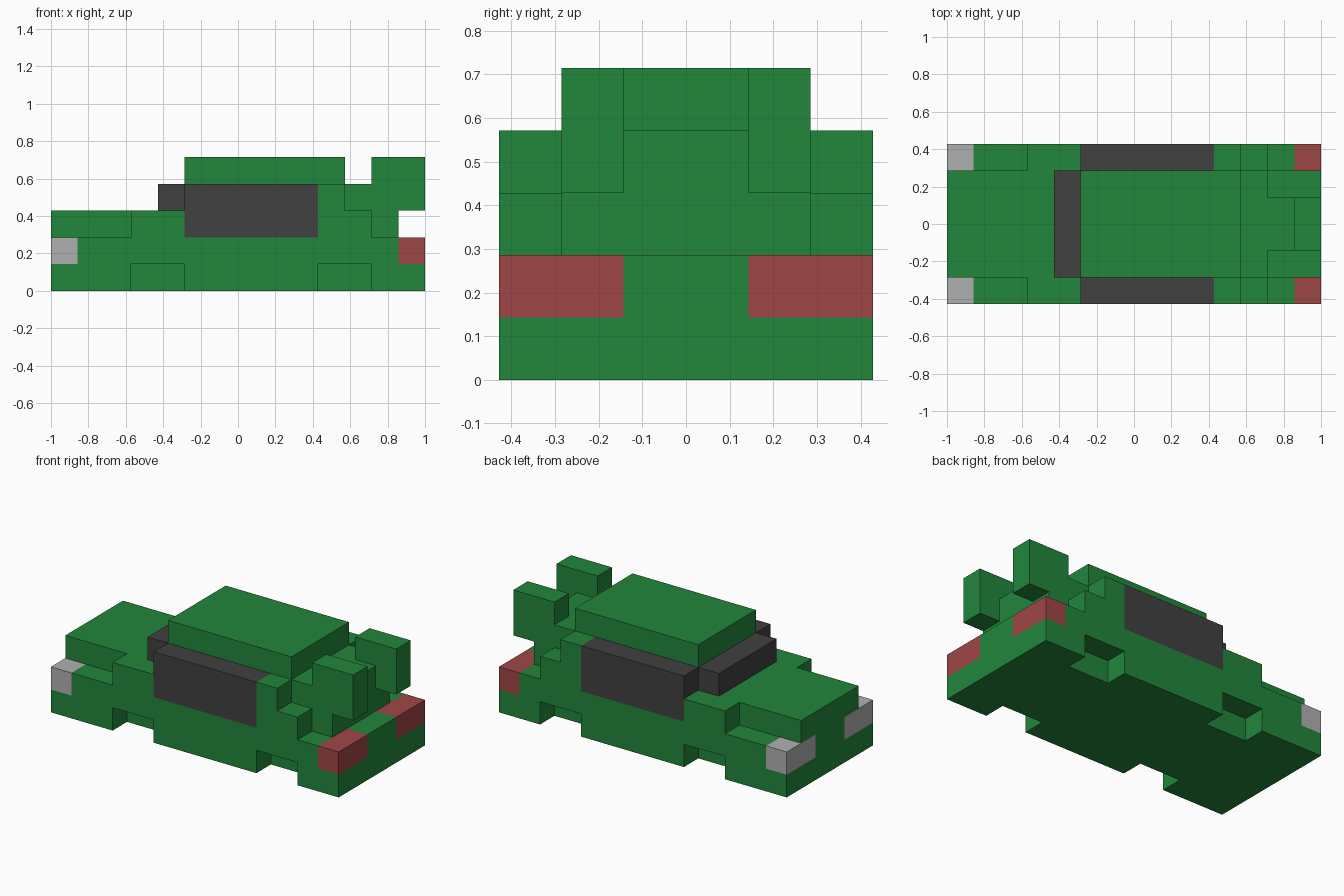
import bpy, bmesh
from itertools import product
from mathutils import Vector

cube = bpy.data.objects.get("Cube")
if cube:
    bpy.data.objects.remove(cube)

U = 1 / 7          # size of one block
NX, NY = 7, 3      # half length and half width in blocks


def material(name, rgb):
    m = bpy.data.materials.new(name)
    m.use_nodes = True
    m.diffuse_color = (*rgb, 1)
    m.node_tree.nodes["Principled BSDF"].inputs["Base Color"].default_value = (*rgb, 1)
    return m


green = material("green_paint", (0.016, 0.240, 0.044))
glass = material("dark_glass", (0.052, 0.052, 0.052))
white = material("headlight_grey", (0.434, 0.434, 0.434))
red = material("taillight_red", (0.352, 0.061, 0.061))


def blocks(x0, x1, y0, y1, z0, z1, mirror=False):
    """Block cells in a box; x counts from the nose, y from the centre line."""
    cells = set(product(range(x0, x1), range(y0, y1), range(z0, z1)))
    if mirror:
        cells |= {(x, -1 - y, z) for x, y, z in cells}
    return cells


# Attached parts
windshield = blocks(4, 5, -2, 2, 3, 4)
side_windows = blocks(5, 10, 2, 3, 2, 4, mirror=True)
headlights = blocks(0, 1, 1, 3, 1, 2, mirror=True)
taillights = blocks(13, 14, 1, 3, 1, 2, mirror=True)
spoiler_fins = blocks(12, 14, 1, 2, 3, 5, mirror=True)
roof = blocks(5, 11, -2, 2, 4, 5)

# Body: lower tub, hood, waist, tail and cabin core, with wheel arches removed
body = blocks(0, 14, -3, 3, 0, 2)
body |= blocks(0, 13, -2, 2, 2, 3) | blocks(3, 12, -3, 3, 2, 3)
body |= blocks(5, 12, -2, 2, 3, 4) | blocks(10, 11, -3, 3, 3, 4)
body |= blocks(12, 13, -1, 1, 3, 4)
for start in (3, 10):
    body -= blocks(start, start + 2, 2, 3, 0, 1, mirror=True)
body -= side_windows | headlights | taillights

parts = [
    ("body", body, green),
    ("roof", roof, green),
    ("spoiler_fins", spoiler_fins, green),
    ("windshield", windshield, glass),
    ("side_windows", side_windows, glass),
    ("headlights", headlights, white),
    ("taillights", taillights, red),
]
solid = set().union(*(cells for _, cells, _ in parts))


def build(name, cells, mat):
    """Skin the exposed sides of the cells and merge flat areas."""
    bm = bmesh.new()
    for cell in cells:
        for axis, side in product(range(3), (0, 1)):
            near = list(cell)
            near[axis] += 2 * side - 1
            if tuple(near) in solid:
                continue
            u, v = (axis + 1) % 3, (axis + 2) % 3
            ring = [(0, 0), (1, 0), (1, 1), (0, 1)]
            verts = []
            for a, b in (ring if side else ring[::-1]):
                p = Vector(cell)
                p[axis] += side
                p[u] += a
                p[v] += b
                p.x -= NX
                verts.append(bm.verts.new(p * U))
            bm.faces.new(verts)
    bmesh.ops.remove_doubles(bm, verts=bm.verts, dist=U / 100)
    bmesh.ops.dissolve_limit(bm, angle_limit=0.01, verts=bm.verts, edges=bm.edges)
    mesh = bpy.data.meshes.new(name)
    bm.to_mesh(mesh)
    bm.free()
    mesh.materials.append(mat)
    bpy.context.collection.objects.link(bpy.data.objects.new(name, mesh))


for part in parts:
    build(*part)
